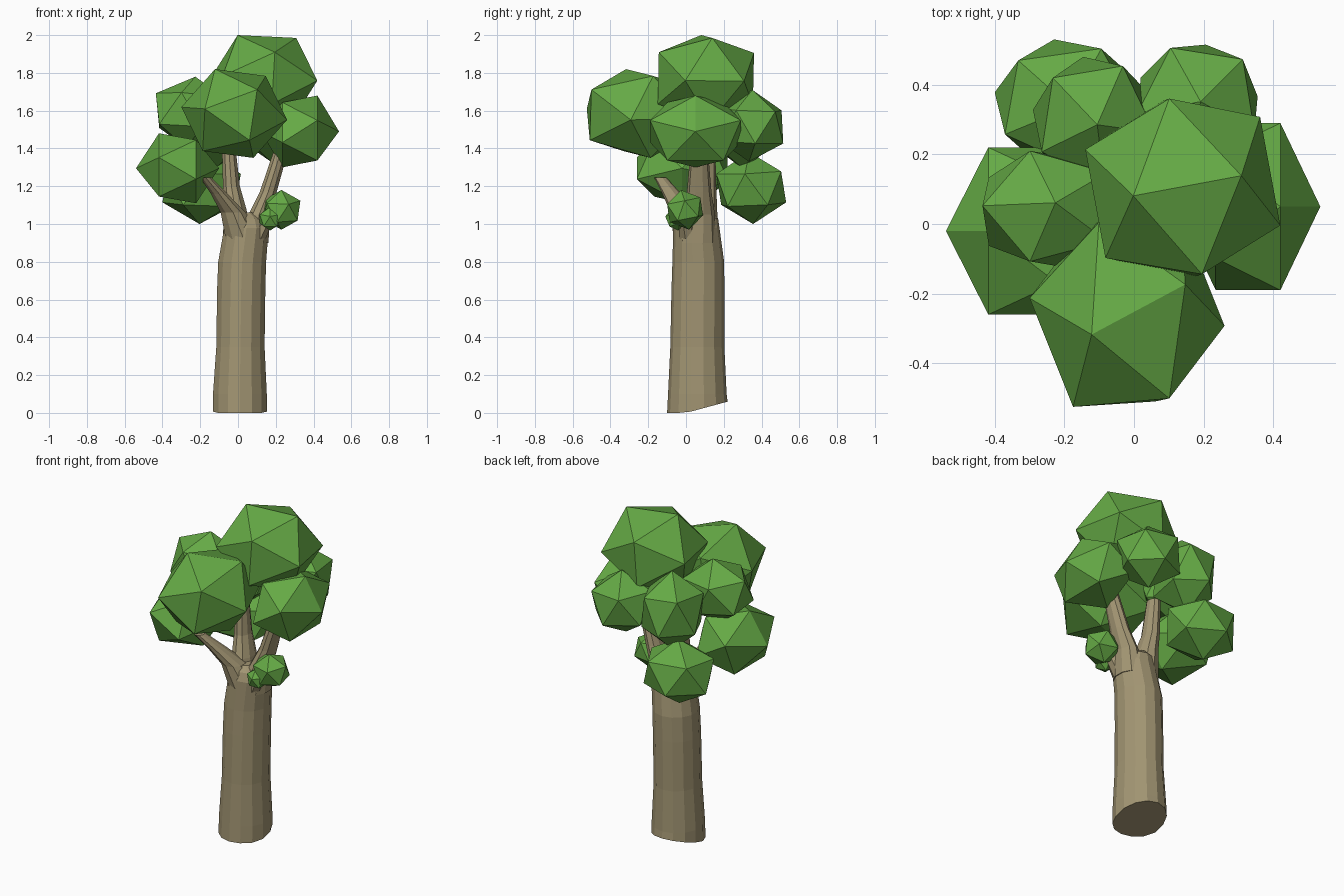
import bpy, bmesh, math
from mathutils import Vector, Matrix

if "Cube" in bpy.data.objects:
    bpy.data.objects.remove(bpy.data.objects["Cube"])


def material(name, rgb):
    m = bpy.data.materials.new(name)
    m.diffuse_color = (*rgb, 1)
    m.use_nodes = True
    m.node_tree.nodes["Principled BSDF"].inputs["Base Color"].default_value = m.diffuse_color
    return m


LEAF = material("leaf_green", (0.13, 0.40, 0.06))
BARK = material("bark_brown", (0.36, 0.30, 0.17))


def finish(name, bm, mat):
    bmesh.ops.recalc_face_normals(bm, faces=bm.faces)
    me = bpy.data.meshes.new(name)
    bm.to_mesh(me)
    bm.free()
    me.materials.append(mat)
    ob = bpy.data.objects.new(name, me)
    bpy.context.collection.objects.link(ob)
    return ob


def frame(axis, toward):
    z = Vector(axis).normalized()
    x = Vector(toward)
    x = (x - z * x.dot(z)).normalized()
    return Matrix((x, z.cross(x), z)).transposed()


def clump(name, lo, hi, tip, neighbour):
    """Icosahedron with one corner at tip, the next toward neighbour, fitted to a box."""
    bm = bmesh.new()
    t = math.atan(0.5)
    pts = [Vector((0, 0, 1)), Vector((0, 0, -1))]
    for k in range(5):
        for s in (1, -1):
            a = math.tau * (k + (0 if s > 0 else 0.5)) / 5
            pts.append(Vector((math.cos(t) * math.cos(a), math.cos(t) * math.sin(a), s * math.sin(t))))
    rot = frame(tip, neighbour)
    pts = [rot @ p for p in pts]
    for i in range(3):
        a, b = min(p[i] for p in pts), max(p[i] for p in pts)
        for p in pts:
            p[i] = lo[i] + (p[i] - a) / (b - a) * (hi[i] - lo[i])
    bmesh.ops.convex_hull(bm, input=[bm.verts.new(p) for p in pts])
    return finish(name, bm, LEAF)


def tube(name, rings, sides, slope=0):
    """Closed tube through rings of (x, y, z, rx, ry); slope tilts the back of the first ring up."""
    bm = bmesh.new()
    loops = []
    for n, (x, y, z, rx, ry) in enumerate(rings):
        loop = []
        for k in range(sides):
            a = math.tau * (k + 0.5) / sides
            py = y + ry * math.sin(a)
            lift = max(0, py) * slope if n == 0 else 0
            loop.append(bm.verts.new((x + rx * math.cos(a), py, z + lift)))
        loops.append(loop)
    for a, b in zip(loops, loops[1:]):
        for k in range(sides):
            j = (k + 1) % sides
            bm.faces.new((a[k], a[j], b[j], b[k]))
    bm.faces.new(loops[0][::-1])
    bm.faces.new(loops[-1])
    return finish(name, bm, BARK)


# Trunk
tube("trunk", [(0.01, 0.06, 0.0, 0.146, 0.16), (0.01, 0.06, 0.10, 0.146, 0.155),
               (0.013, 0.06, 0.35, 0.131, 0.143), (0.017, 0.063, 0.65, 0.131, 0.14),
               (0.022, 0.065, 0.80, 0.13, 0.137), (0.045, 0.055, 0.98, 0.121, 0.122),
               (0.045, 0.06, 1.03, 0.10, 0.11), (0.04, 0.06, 1.06, 0.05, 0.08)], 14, 0.27)

# Branches rising out of the trunk top
tube("centre_branch", [(0.0, 0.07, 0.90, 0.085, 0.10), (-0.015, 0.08, 1.08, 0.062, 0.085),
                       (-0.035, 0.10, 1.20, 0.047, 0.06), (-0.05, 0.11, 1.42, 0.037, 0.045)], 10)
tube("right_branch", [(0.09, 0.06, 0.90, 0.075, 0.10), (0.112, 0.065, 1.05, 0.06, 0.088),
                      (0.16, 0.07, 1.17, 0.047, 0.065), (0.225, 0.07, 1.38, 0.04, 0.047)], 10)
tube("left_branch", [(0.03, 0.03, 0.92, 0.10, 0.095), (-0.025, -0.01, 1.06, 0.07, 0.072),
                     (-0.10, -0.075, 1.16, 0.046, 0.05), (-0.17, -0.135, 1.245, 0.032, 0.032)], 10)
tube("right_twig", [(0.10, 0.02, 0.92, 0.05, 0.06), (0.15, 0.0, 1.02, 0.04, 0.045),
                    (0.22, 0.0, 1.09, 0.03, 0.035)], 8)

# Leaf clumps: low corner, high corner, corner direction, neighbouring corner direction
UP = (0, 0, 1)
for args in (
    ("crown_clump", (-0.14, -0.15, 1.54), (0.42, 0.36, 2.0), (0.15, 0.03, 0.22), (0.28, -0.1, 0.01)),
    ("front_clump", (-0.30, -0.525, 1.35), (0.26, 0.02, 1.82), (-0.09, -0.05, 0.23), (-0.17, -0.26, 0.03)),
    ("right_clump", (0.12, -0.19, 1.30), (0.535, 0.29, 1.68), (1, 0, 0), UP),
    ("upper_left_clump", (-0.435, -0.125, 1.40), (-0.06, 0.21, 1.78), (0.1, 0.1, 1), (-1, 0.05, 0.5)),
    ("lower_left_clump", (-0.54, -0.26, 1.11), (-0.10, 0.22, 1.48), (-1, 0, 0), UP),
    ("lower_back_clump", (-0.40, 0.16, 1.0), (0.015, 0.53, 1.38), (-0.6, 0.6, 0.5), UP),
    ("upper_back_clump", (-0.29, 0.11, 1.29), (0.06, 0.48, 1.76), (-0.6, 0.6, 0.5), UP),
    ("back_right_clump", (0.01, 0.17, 1.33), (0.355, 0.515, 1.71), (0.5, 0.5, 0.3), UP),
    ("twig_clump", (0.13, -0.10, 0.97), (0.33, 0.09, 1.18), (0, -0.2, 1), (1, 0, 0.4)),
    ("small_twig_clump", (0.115, -0.11, 0.965), (0.225, 0.0, 1.09), (0, -1, 0.2), UP),
):
    clump(*args)
